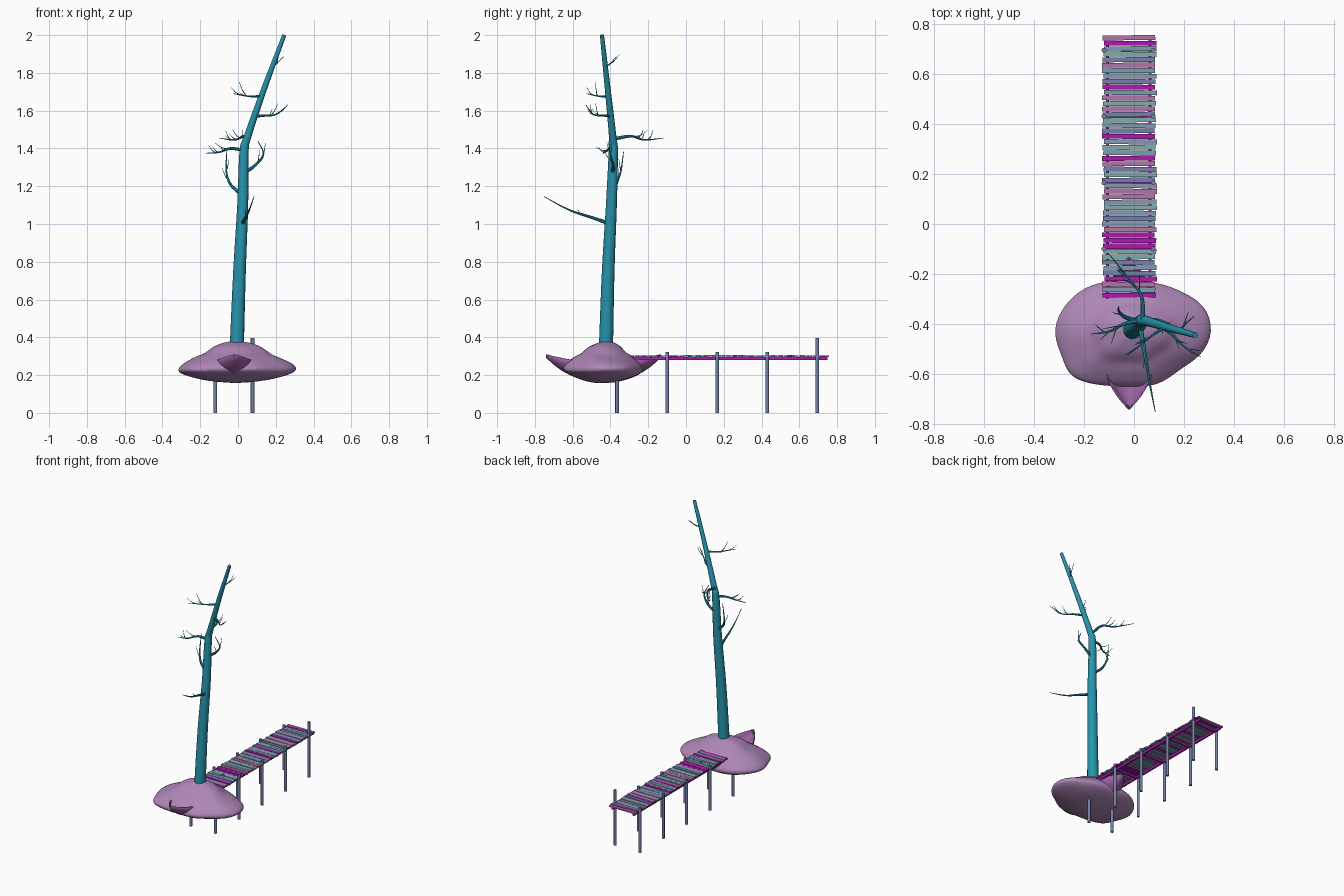
import bpy, bmesh, math, random
from mathutils import Vector, Matrix, noise

if "Cube" in bpy.data.objects:
    bpy.data.objects.remove(bpy.data.objects["Cube"])

random.seed(4)


def material(name, rgb):
    m = bpy.data.materials.new(name)
    m.diffuse_color = (*rgb, 1)
    m.use_nodes = True
    m.node_tree.nodes["Principled BSDF"].inputs["Base Color"].default_value = m.diffuse_color
    return m


TEAL = material("teal_bark", (0.02, 0.30, 0.42))
MAUVE = material("mauve_earth", (0.42, 0.24, 0.47))
PURPLE = material("purple_hull", (0.32, 0.12, 0.36))
SLATE = material("slate_wood", (0.18, 0.22, 0.42))
MAGENTA = material("magenta_wood", (0.40, 0.01, 0.42))
PLANKS = [SLATE, MAGENTA, material("pink_wood", (0.45, 0.18, 0.40)),
          material("teal_wood", (0.22, 0.42, 0.42)),
          material("blue_wood", (0.22, 0.33, 0.45))]


def finish(bm, name, mats, smooth=True):
    bmesh.ops.recalc_face_normals(bm, faces=bm.faces)
    me = bpy.data.meshes.new(name)
    bm.to_mesh(me)
    bm.free()
    for m in mats:
        me.materials.append(m)
    ob = bpy.data.objects.new(name, me)
    bpy.context.collection.objects.link(ob)
    if smooth:
        bpy.context.view_layer.objects.active = ob
        bpy.ops.object.select_all(action='DESELECT')
        ob.select_set(True)
        bpy.ops.object.shade_smooth_by_angle(angle=math.radians(40))
    return ob


def smooth_path(pts, steps=4):
    # Catmull-Rom through the control points
    p = [Vector(q) for q in pts]
    p = [2 * p[0] - p[1]] + p + [2 * p[-1] - p[-2]]
    out = []
    for i in range(1, len(p) - 2):
        a, b, c, d = p[i - 1:i + 3]
        for k in range(steps):
            t = k / steps
            out.append(0.5 * (2 * b + (c - a) * t + (2 * a - 5 * b + 4 * c - d) * t * t
                              + (3 * b - a - 3 * c + d) * t ** 3))
    return out + [p[-2]]


def tube(bm, pts, r0, r1, sides):
    path = smooth_path(pts)
    n = len(path) - 1
    rings = []
    for i, c in enumerate(path):
        d = (path[min(i + 1, n)] - path[max(i - 1, 0)]).normalized()
        side = d.cross(Vector((0.31, 0.94, 0.15))).normalized()
        up = side.cross(d)
        r = r0 + (r1 - r0) * i / n
        rings.append([bm.verts.new(c + r * (side * math.cos(a) + up * math.sin(a)))
                      for a in (2 * math.pi * k / sides for k in range(sides))])
    for a, b in zip(rings, rings[1:]):
        for k in range(sides):
            j = (k + 1) % sides
            bm.faces.new((a[k], a[j], b[j], b[k]))
    bm.faces.new(rings[0])
    bm.faces.new(rings[-1])
    return path


# Trunk
bm = bmesh.new()
tube(bm, [(-0.008, -0.425, 0.3), (0.008, -0.412, 0.75), (0.025, -0.395, 1.1),
          (0.032, -0.385, 1.38), (0.05, -0.388, 1.46), (0.14, -0.415, 1.72),
          (0.245, -0.445, 2.0)], 0.038, 0.011, 16)
finish(bm, "trunk", [TEAL])

# Branches with small twigs near their ends
BRANCHES = [
    ([(0.022, -0.40, 1.0), (0.04, -0.50, 1.035), (0.06, -0.62, 1.075), (0.085, -0.752, 1.145)], 0.011, 1),
    ([(0.015, -0.39, 1.16), (-0.04, -0.37, 1.21), (-0.062, -0.345, 1.28), (-0.06, -0.33, 1.385)], 0.011, 2),
    ([(0.03, -0.39, 1.27), (0.09, -0.385, 1.31), (0.135, -0.40, 1.37), (0.105, -0.41, 1.44)], 0.011, 2),
    ([(0.03, -0.385, 1.39), (-0.04, -0.40, 1.40), (-0.10, -0.43, 1.38), (-0.17, -0.44, 1.375)], 0.010, 4),
    ([(0.035, -0.385, 1.45), (0.03, -0.29, 1.465), (-0.02, -0.22, 1.445), (-0.10, -0.12, 1.455)], 0.010, 5),
    ([(0.09, -0.40, 1.57), (0.15, -0.44, 1.575), (0.20, -0.49, 1.58), (0.265, -0.53, 1.63)], 0.008, 4),
    ([(0.13, -0.41, 1.68), (0.08, -0.44, 1.675), (0.03, -0.48, 1.68), (-0.025, -0.525, 1.69)], 0.007, 3),
    ([(0.18, -0.43, 1.83), (0.205, -0.40, 1.85), (0.24, -0.37, 1.885)], 0.005, 1),
]
bm = bmesh.new()
for pts, r, twigs in BRANCHES:
    path = tube(bm, pts, r, 0.0015, 8)
    for k in range(twigs):
        i = int(len(path) * (0.4 + 0.45 * k / max(twigs, 1)))
        d = (path[i + 1] - path[i]).normalized()
        side = Vector((random.uniform(-1, 1), random.uniform(-1, 1), random.uniform(0, 0.9))).normalized()
        go = (d + 0.8 * side).normalized() * random.uniform(0.045, 0.075)
        tube(bm, [path[i], path[i] + go * 0.5, path[i] + go + Vector((0, 0, 0.015))], 0.003, 0.001, 5)
finish(bm, "branches", [TEAL])

# Island: lobed outline lofted through rings from the crown to the underside
OUTLINE = [(0.32, -0.43), (0.285, -0.32), (0.18, -0.265), (0.10, -0.235), (-0.02, -0.225),
           (-0.13, -0.23), (-0.22, -0.265), (-0.295, -0.345), (-0.325, -0.44), (-0.285, -0.53),
           (-0.26, -0.615), (-0.15, -0.645), (-0.03, -0.65), (0.10, -0.65), (0.18, -0.58),
           (0.27, -0.53)]
RINGS = [(0.22, 0.378), (0.42, 0.355), (0.56, 0.315), (0.70, 0.300), (0.88, 0.273),
         (1.0, 0.247), (1.02, 0.222), (0.88, 0.20), (0.6, 0.177), (0.3, 0.161)]
bm = bmesh.new()
loops = []
for s, z in RINGS:
    ring = []
    for x, y in OUTLINE:
        v = Vector((x * s, -0.43 + (y + 0.43) * s, z))
        v.z += 0.022 * noise.noise(v * 7) * (1 if z > 0.25 else 0.5)
        ring.append(bm.verts.new(v))
    loops.append(ring)
n = len(OUTLINE)
for a, b in zip(loops, loops[1:]):
    for k in range(n):
        bm.faces.new((a[k], a[(k + 1) % n], b[(k + 1) % n], b[k]))
for ring, z in ((loops[0], 0.383), (loops[-1], 0.158)):
    c = bm.verts.new((0, -0.43, z))
    for k in range(n):
        bm.faces.new((ring[k], ring[(k + 1) % n], c))
island = finish(bm, "island", [MAUVE])
sub = island.modifiers.new("soften", 'SUBSURF')
sub.levels = sub.render_levels = 2

# Rowing boat hull, half buried in the island
bm = bmesh.new()
sections, M = [], 8
for i in range(25):
    t = -1 + 2 * i / 24
    half = 0.105 * (1 - abs(t) ** 3) + 0.001
    keel = 0.17 + 0.125 * abs(t) ** 2.5
    rim = 0.268 + 0.042 * t * t
    sec = []
    for k in range(M + 1):
        u = -1 + 2 * k / M
        sec.append(bm.verts.new((-0.02 + half * math.sin(u * math.pi / 2),
                                 -0.437 + 0.303 * t, keel + (rim - keel) * abs(u) ** 1.7)))
    sections.append(sec)
for a, b in zip(sections, sections[1:]):
    for k in range(M):
        bm.faces.new((a[k], a[k + 1], b[k + 1], b[k]))
hull = finish(bm, "boat_hull", [PURPLE])
sol = hull.modifiers.new("thickness", 'SOLIDIFY')
sol.thickness = 0.005
sol.offset = 0


def box(bm, loc, size, rot=0.0, mat=0):
    m = Matrix.Translation(loc) @ Matrix.Rotation(rot, 4, 'Z') @ Matrix.Diagonal((*size, 1))
    for v in bmesh.ops.create_cube(bm, size=1, matrix=m)["verts"]:
        for f in v.link_faces:
            f.material_index = mat


# Pier deck: uneven planks
bm = bmesh.new()
COUNT = 48
for i in range(COUNT):
    y = -0.285 + i * (1.03 / (COUNT - 1))
    box(bm, (-0.018 + random.uniform(-0.005, 0.005), y, 0.3 + random.uniform(-0.002, 0.002)),
        (0.211, 0.0195, 0.009), random.uniform(-0.015, 0.015), random.randrange(len(PLANKS)))
finish(bm, "pier_planks", PLANKS, False)

# Stringers and cross beams under the deck
POST_Y = [-0.365, -0.10, 0.165, 0.43, 0.695]
POST_X = [-0.12, 0.077]
bm = bmesh.new()
for x in POST_X:
    box(bm, (x + (0.014 if x < 0 else -0.014), 0.225, 0.288), (0.012, 1.05, 0.016))
for y in POST_Y[1:]:
    box(bm, (-0.021, y, 0.287), (0.2, 0.012, 0.014))
finish(bm, "pier_beams", [MAGENTA], False)

# Pier posts, one left taller at the far corner
bm = bmesh.new()
for x in POST_X:
    for y in POST_Y:
        top = 0.397 if (x > 0 and y > 0.6) else 0.322
        if y < -0.3:
            top = 0.28
        bmesh.ops.create_cone(bm, cap_ends=True, segments=12, radius1=0.0098, radius2=0.0098,
                              depth=top, matrix=Matrix.Translation((x, y, top / 2)))
finish(bm, "pier_posts", [SLATE])
